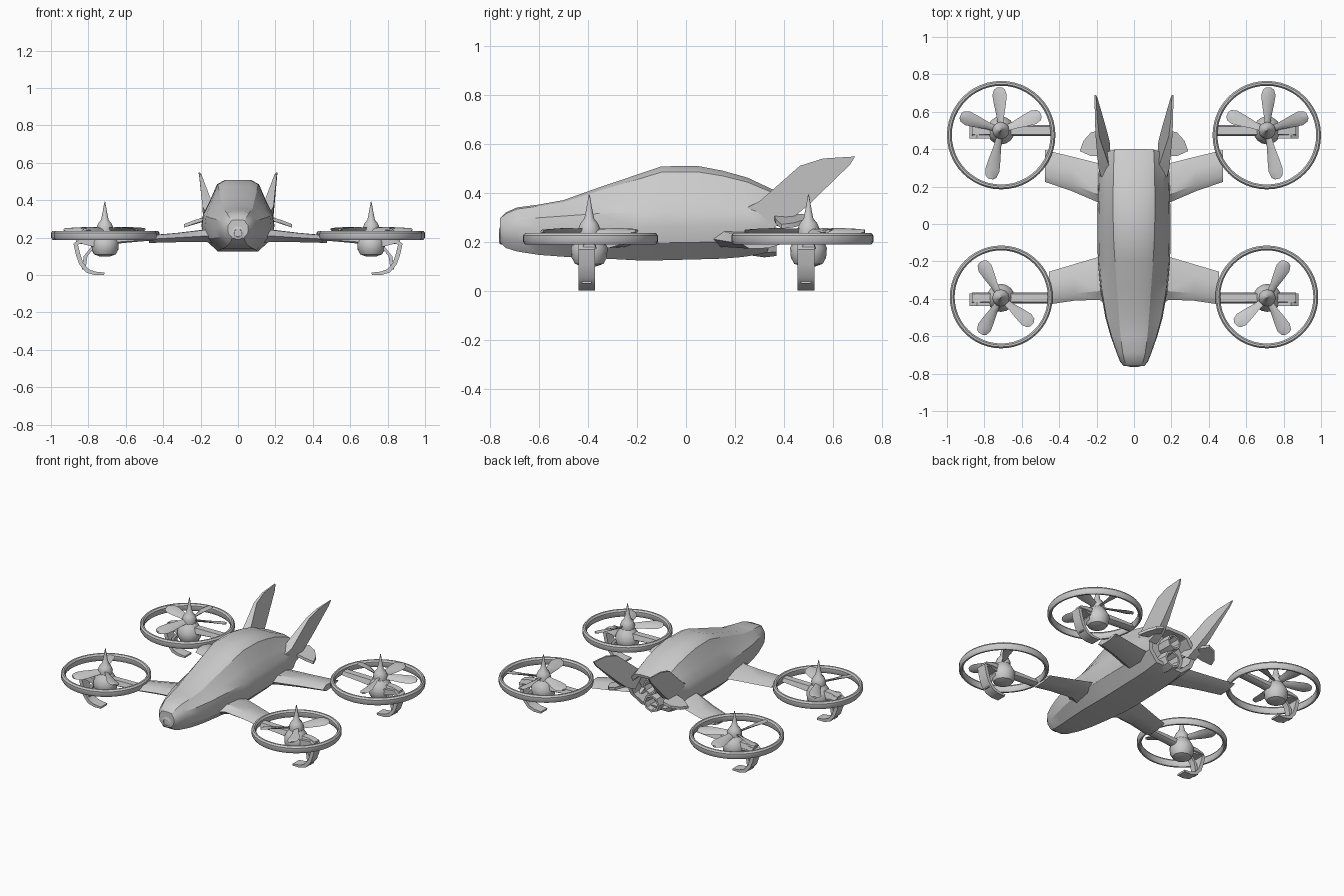
import bpy, bmesh
from math import sin, cos, pi, radians
from mathutils import Vector, Matrix

if "Cube" in bpy.data.objects:
    bpy.data.objects.remove(bpy.data.objects["Cube"])


def loft(name, rings, closed=False, mirror=True, angle=35):
    """Skin a list of equal-length point rings; cap the ends or close the loop."""
    bm = bmesh.new()
    vs = [[bm.verts.new(p) for p in r] for r in rings]
    n = len(vs[0])
    for i in range(len(vs) if closed else len(vs) - 1):
        a, b = vs[i], vs[(i + 1) % len(vs)]
        for k in range(n):
            bm.faces.new((a[k], a[(k + 1) % n], b[(k + 1) % n], b[k]))
    if not closed:
        bm.faces.new(vs[0])
        bm.faces.new(vs[-1])
    bmesh.ops.recalc_face_normals(bm, faces=bm.faces)
    me = bpy.data.meshes.new(name)
    bm.to_mesh(me)
    bm.free()
    me.shade_smooth()
    me.set_sharp_from_angle(angle=radians(angle))
    ob = bpy.data.objects.new(name, me)
    bpy.context.collection.objects.link(ob)
    if mirror:
        ob.modifiers.new("mirror", 'MIRROR')
    return ob


def lathe(name, profile, centre, axis='z', n=16, closed=False, mirror=True):
    """Revolve (radius, height) points round an upright or lengthwise axis."""
    c = Vector(centre)
    rings = []
    for r, h in profile:
        ang = [2 * pi * k / n for k in range(n)]
        rings.append([c + (Vector((r * cos(a), r * sin(a), h)) if axis == 'z'
                           else Vector((r * cos(a), h, r * sin(a)))) for a in ang])
    return loft(name, rings, closed, mirror)


# Fuselage: y, half width, bottom, top, roof half width, shoulder height, rear slant
stations = [
    (-.76, .055, .195, .295, .035, .265, 0),
    (-.735, .075, .17, .32, .05, .28, 0),
    (-.69, .093, .155, .34, .06, .29, 0),
    (-.60, .125, .14, .352, .072, .298, 0),
    (-.50, .153, .132, .37, .08, .305, 0),
    (-.36, .178, .125, .42, .09, .315, 0),
    (-.20, .193, .116, .474, .102, .32, 0),
    (-.10, .195, .116, .508, .108, .325, 0),
    (.05, .195, .12, .509, .112, .325, 0),
    (.15, .193, .123, .49, .112, .325, 0),
    (.25, .19, .13, .462, .11, .325, .02),
    (.34, .187, .14, .42, .108, .322, .05),
    (.40, .182, .15, .392, .105, .318, .07)]


def section(y, w, zb, zt, rw, zs, slant):
    h = zs - zb
    half = [(rw * .6, zt), (rw, zt - (zt - zs) * .13),
            (rw + (w - rw) * .5, zs + (zt - zs) * .35), (w * .96, zs),
            (w, zs - h * .3), (w * .93, zb + h * .38), (w * .55, zb + h * .04)]
    pts = half + [(-x, z) for x, z in reversed(half)]
    return [Vector((x, y - slant * (zt - z) / (zt - zb), z)) for x, z in pts]


rings = [section(*s) for s in stations]
mid = Vector((0, .37, .275))
# Hollow tail opening
rim = [mid + (p - mid) * .84 for p in rings[-1]]
rings += [rim, [p + Vector((0, -.09, 0)) for p in rim]]
loft("fuselage", rings, mirror=False, angle=28)

# Nose cap and tail nozzles
lathe("nose_cap", [(.045, .03), (.036, 0), (.022, -.004), (.018, .01)],
      (0, -.76, .225), 'y', 10, mirror=False)
for nm, z, y, r in (("upper_nozzle", .315, .385, .05), ("lower_nozzle", .2, .37, .058)):
    lathe(nm, [(r * .9, -.13), (r * 1.1, -.05), (r, 0), (r * .78, 0), (r * .6, -.08)],
          (0, y, z), 'y', 8, mirror=False)


def wing_section(x, y0, y1, z, t):
    """Six-sided aerofoil from y0 (leading) to y1 (trailing)."""
    d = y1 - y0
    prof = [(0, 0), (.2, .45), (.65, .4), (1, 0), (.65, -.4), (.2, -.45)]
    return [(x, y0 + d * u, z + t * v) for u, v in prof]


# Wings carrying the rotors
loft("front_wing", [wing_section(.12, -.45, -.14, .21, .085),
                    wing_section(.185, -.405, -.175, .208, .07),
                    wing_section(.32, -.41, -.215, .2, .055),
                    wing_section(.455, -.43, -.255, .192, .045)])
loft("rear_wing", [wing_section(.12, .08, .31, .215, .085),
                   wing_section(.19, .115, .325, .21, .07),
                   wing_section(.33, .175, .36, .2, .055),
                   wing_section(.475, .225, .395, .192, .045)])

# Swept tail fins, leaning outwards
fin = [(.25, .34, .155, .02), (.30, .365, .16, .03), (.465, .51, .195, .01),
       (.56, .54, .203, .006), (.69, .548, .207, .004), (.67, .515, .2, .006),
       (.51, .36, .168, .02), (.44, .30, .155, .025), (.36, .26, .155, .03)]
loft("tail_fin", [[(x - t, y, z) for y, z, x, t in fin],
                  [(x + t, y, z) for y, z, x, t in fin]])

# Small tailplanes
plane = [(.14, .25, .31), (.17, .36, .305), (.235, .365, .287), (.29, .39, .265),
         (.27, .445, .272), (.23, .49, .287), (.18, .50, .305), (.14, .42, .31)]
loft("tailplane", [[(x, y, z - .012) for x, y, z in plane],
                   [(x, y, z + .006) for x, y, z in plane]])


def blade(name, centre, angle, length):
    """One twisted paddle blade."""
    rot = Matrix.Rotation(radians(angle), 3, 'Z')
    rings = []
    for u, w, tw in ((.1, .018, 35), (.35, .024, 30), (.6, .034, 22),
                     (.82, .04, 15), (.95, .03, 12), (1, .014, 10)):
        tilt = Matrix.Rotation(radians(tw), 3, 'X')
        rings.append([Vector(centre) + rot @ (Vector((u * length, 0, 0)) +
                      tilt @ Vector((0, a * w, b * .006)))
                      for a, b in ((1, 0), (.3, 1), (-.5, 1), (-1, 0), (-.5, -1), (.3, -1))])
    loft(name, rings)


def rotor(end, ring_y, radius, hub_y, blades):
    hub = (.712, hub_y, 0)
    # Guard ring
    lathe(end + "_guard_ring",
          [(radius, .2), (radius, .225), (radius - .008, .236), (radius - .018, .236),
           (radius - .026, .225), (radius - .026, .2), (radius - .018, .188),
           (radius - .008, .188)],
          (.71, ring_y, 0), n=48, closed=True)
    # Motor pod and pointed spinner
    lathe(end + "_motor", [(.03, .1), (.058, .11), (.072, .135), (.075, .175),
                           (.06, .205), (.04, .235)], hub)
    lathe(end + "_spinner", [(.042, .22), (.046, .25), (.036, .275), (.02, .295),
                             (.012, .335), (.002, .392)], hub, n=12)
    for i, (a, l) in enumerate(blades):
        blade(f"{end}_blade_{i + 1}", (.712, hub_y, .243), a, l)
    # Support bar across the ring
    loft(end + "_support_bar",
         [[(x, hub_y + s * .03, z + t * h) for s, t in
           ((-1, -.6), (-.7, 1), (.7, 1), (1, -.6), (.6, -1), (-.6, -1))]
          for x, z, h in ((.44, .2, .014), (.6, .192, .02), (.72, .185, .025),
                          (.82, .185, .018), (.865, .178, .012))])
    # Curved landing leg with inward foot
    path = [(.76, .168, .0, .02), (.84, .182, 0, .014), (.868, .165, 0, .012),
            (.855, .11, 0, .012), (.838, .06, 0, .011), (.805, .022, 0, .011),
            (.765, .009, 0, .009), (.715, .007, 0, .006)]
    rings = []
    for i, (x, z, _, t) in enumerate(path):
        a, b = path[max(i - 1, 0)], path[min(i + 1, len(path) - 1)]
        d = Vector((b[0] - a[0], 0, b[1] - a[1])).normalized()
        nrm = Vector((-d.z, 0, d.x)) * t
        c = Vector((x, hub_y - .01, z))
        w = Vector((0, .034, 0))
        rings.append([c + nrm - w, c + nrm + w, c - nrm + w, c - nrm - w])
    loft(end + "_landing_leg", rings)
    # Inner strut under the motor
    loft(end + "_leg_brace",
         [[(x + s * .01, hub_y - .01 + t * .02, z) for s, t in
           ((-1, -1), (1, -1), (1, 1), (-1, 1))]
          for x, z in ((.775, .15), (.815, .1), (.825, .03))])


rotor("front", -.39, .275, -.395, [(62, .22), (220, .22), (299, .22)])
rotor("rear", .475, .29, .50, [(88, .23), (158, .23), (20, .23), (282, .265)])
